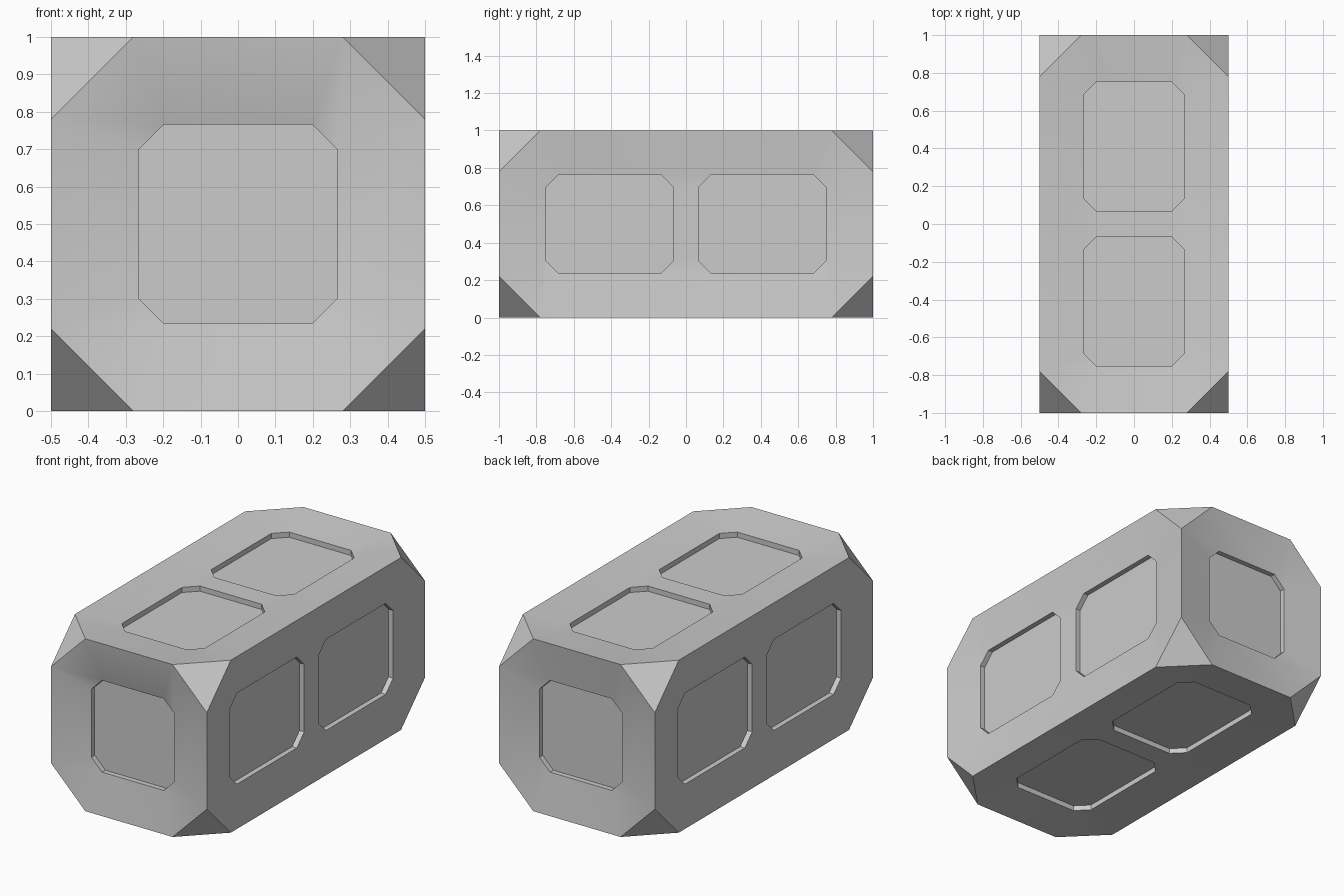
import bpy, bmesh
from math import radians
from itertools import product
from mathutils import Vector

if "Cube" in bpy.data.objects:
    bpy.data.objects.remove(bpy.data.objects["Cube"])

HALF = Vector((0.5, 1.0, 0.5))   # half size of the block
CUT = 0.22                       # corner cut along each edge
DISH = (0.029, 0.037, 0.029)     # how far each face dips towards its panels (x, y, z faces)
DEPTH = 0.03                     # panel recess below the dished face
CORNER = 0.068                   # panel corner cut
CENTRE = Vector((0, 0, 0.5))
# Half size of the panelled area on the x, y and z faces
AREA = ((0, 0.749, 0.264), (0.266, 0, 0.266), (0.266, 0.753, 0))


def make_object(name, bm):
    bmesh.ops.recalc_face_normals(bm, faces=bm.faces)
    mesh = bpy.data.meshes.new(name)
    bm.to_mesh(mesh)
    bm.free()
    obj = bpy.data.objects.new(name, mesh)
    bpy.context.collection.objects.link(obj)
    return obj


def add_panel(bm, axis, side, y, half):
    """Octagonal prism sunk into one dished face."""
    u, v = [a for a in (0, 1, 2) if a != axis]
    a, b, c = half[u], half[v], CORNER
    outline = [(a - c, b), (a, b - c), (a, c - b), (a - c, -b),
               (c - a, -b), (-a, c - b), (-a, b - c), (c - a, b)]
    rings = []
    for level in (HALF[axis] - DISH[axis] - DEPTH, HALF[axis] + 0.05):
        ring = []
        for pu, pv in outline:
            p = CENTRE + Vector((0, y, 0))
            p[axis] += side * level
            p[u] += pu
            p[v] += pv
            ring.append(bm.verts.new(p))
        rings.append(ring)
    bm.faces.new(rings[0])
    bm.faces.new(rings[1])
    for i in range(8):
        j = (i + 1) % 8
        bm.faces.new((rings[0][i], rings[0][j], rings[1][j], rings[1][i]))


# Block with all eight corners cut off
bm = bmesh.new()
for sign in product((-1, 1), repeat=3):
    for axis in range(3):
        p = Vector([s * h for s, h in zip(sign, HALF)])
        p[axis] -= sign[axis] * CUT
        bm.verts.new(p + CENTRE)
bmesh.ops.convex_hull(bm, input=bm.verts)
bmesh.ops.dissolve_limit(bm, angle_limit=radians(1), verts=bm.verts, edges=bm.edges)

# Dish each big face inwards to a smaller octagon around its panels
big = [f for f in bm.faces if len(f.verts) == 8]
for face in bmesh.ops.extrude_discrete_faces(bm, faces=big)["faces"]:
    face.normal_update()
    axis = max(range(3), key=lambda a: abs(face.normal[a]))
    for v in face.verts:
        p = v.co - CENTRE
        for a in range(3):
            s = 1 if p[a] > 0 else -1
            if a == axis:
                p[a] -= s * DISH[a]
            else:
                outer = abs(p[a]) > HALF[a] - CUT / 2
                p[a] = s * (AREA[axis][a] - (0 if outer else CORNER))
        v.co = p + CENTRE
block = make_object("block", bm)

# Recessed panels: one on each end, two on each long face
bm = bmesh.new()
for side in (-1, 1):
    add_panel(bm, 1, side, 0, AREA[1])
    for axis, s in product((0, 2), (-1, 1)):
        inner, outer = 0.066, AREA[axis][1]
        half = list(AREA[axis])
        half[1] = (outer - inner) / 2
        add_panel(bm, axis, side, s * (outer + inner) / 2, half)
cutter = make_object("panel_cutter", bm)
cutter.hide_render = True

# Cut the panels into the block
mod = block.modifiers.new("panels", 'BOOLEAN')
mod.operation = 'DIFFERENCE'
mod.solver = 'EXACT'
mod.object = cutter
bpy.context.view_layer.objects.active = block
bpy.ops.object.modifier_apply(modifier=mod.name)
bpy.data.objects.remove(cutter, do_unlink=True)

# Soft shading across the shallow dishes, sharp elsewhere
bpy.ops.object.select_all(action='DESELECT')
block.select_set(True)
bpy.ops.object.shade_smooth_by_angle(angle=radians(30))
